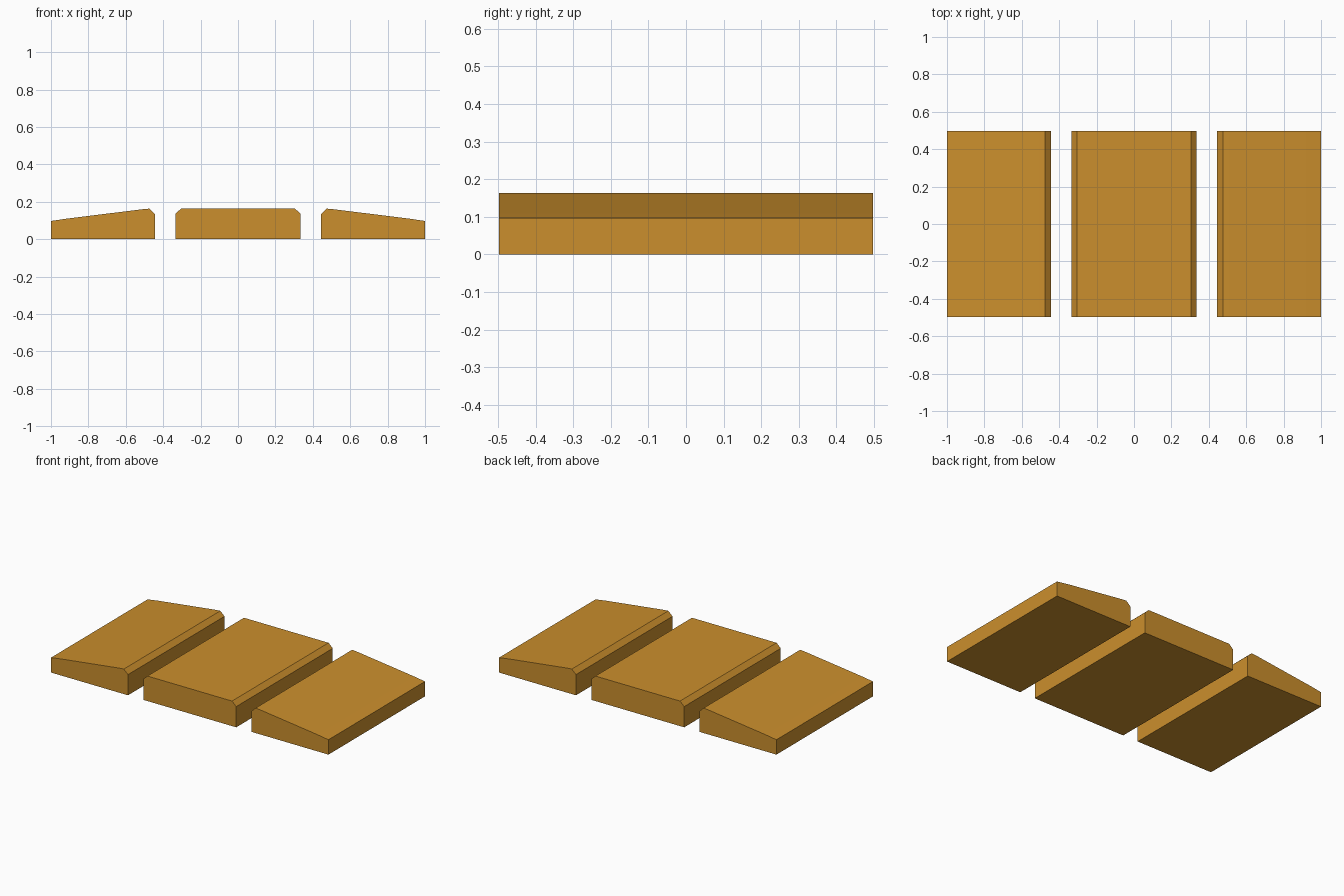
import bpy
import bmesh

cube = bpy.data.objects.get("Cube")
if cube:
    bpy.data.objects.remove(cube, do_unlink=True)

HALF_DEPTH = 0.497

# Single ochre colour
ochre = bpy.data.materials.new("ochre")
ochre.use_nodes = True
colour = (0.60, 0.275, 0.026, 1)
ochre.diffuse_color = colour
ochre.node_tree.nodes["Principled BSDF"].inputs["Base Color"].default_value = colour


def extrude_profile(name, profile):
    """Solid prism from an x-z outline, running front to back."""
    bm = bmesh.new()
    face = bm.faces.new([bm.verts.new((x, -HALF_DEPTH, z)) for x, z in profile])
    result = bmesh.ops.extrude_face_region(bm, geom=[face])
    moved = [v for v in result["geom"] if isinstance(v, bmesh.types.BMVert)]
    bmesh.ops.translate(bm, verts=moved, vec=(0, 2 * HALF_DEPTH, 0))
    bmesh.ops.recalc_face_normals(bm, faces=bm.faces)
    mesh = bpy.data.meshes.new(name)
    bm.to_mesh(mesh)
    bm.free()
    mesh.materials.append(ochre)
    obj = bpy.data.objects.new(name, mesh)
    bpy.context.collection.objects.link(obj)
    return obj


# Flat middle slab with chamfered long edges
half = [(0.335, 0), (0.335, 0.135), (0.305, 0.163)]
extrude_profile("middle_slab", half + [(-x, z) for x, z in reversed(half)])

# Sloping ramps on either side, highest next to the middle slab
ramp = [(0.445, 0), (1, 0), (1, 0.097), (0.92, 0.109),
        (0.51, 0.16), (0.475, 0.163), (0.445, 0.135)]
for side, sign in (("left", 1), ("right", -1)):
    extrude_profile(side + "_ramp", [(sign * x, z) for x, z in ramp])
